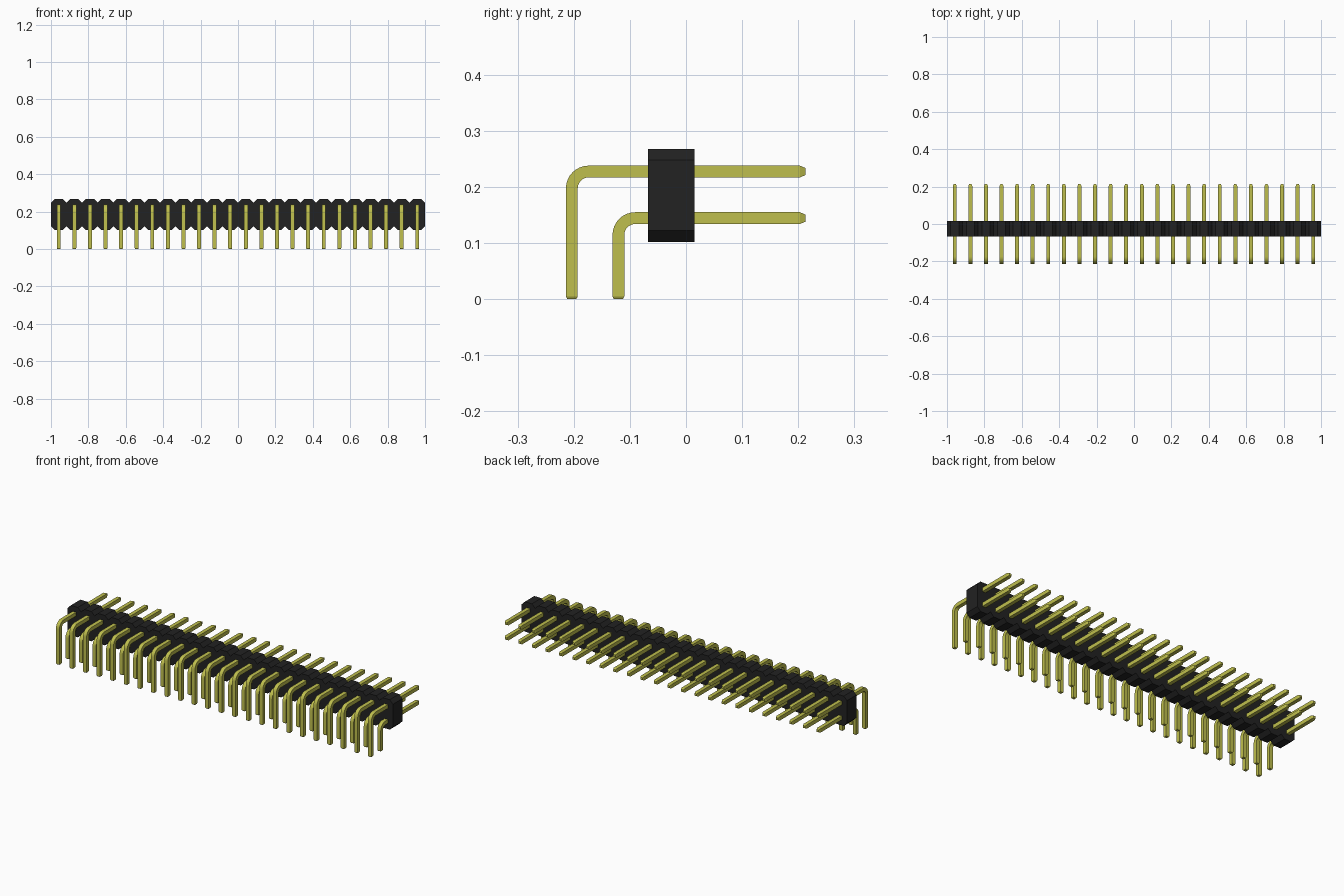
import bpy, bmesh, math
from mathutils import Vector

cube = bpy.data.objects.get("Cube")
if cube:
    bpy.data.objects.remove(cube, do_unlink=True)

COUNT = 24
PITCH = 2 / COUNT
HALF = 0.0105       # half thickness of a pin
BEND = 0.03         # centre-line radius of the pin bend
BACK = 0.213


def material(name, rgb):
    m = bpy.data.materials.new(name)
    m.use_nodes = True
    m.diffuse_color = (*rgb, 1)
    m.node_tree.nodes["Principled BSDF"].inputs["Base Color"].default_value = (*rgb, 1)
    return m


black = material("black plastic", (0.016, 0.016, 0.016))
gold = material("yellow metal", (0.52, 0.52, 0.075))


def make_object(name, bm, mat):
    bmesh.ops.recalc_face_normals(bm, faces=bm.faces)
    mesh = bpy.data.meshes.new(name)
    bm.to_mesh(mesh)
    bm.free()
    mesh.materials.append(mat)
    ob = bpy.data.objects.new(name, mesh)
    bpy.context.collection.objects.link(ob)
    return ob


# Housing: a row of joined octagonal cells, extruded front to back
def housing():
    z0, z1, cut = 0.102, 0.268, 0.02
    front, back = -0.068, 0.015
    bottom, top = [], []
    for i in range(COUNT):
        a, b = -1 + i * PITCH, -1 + (i + 1) * PITCH
        for x, step in ((a, cut), (a + cut, 0), (b - cut, 0)):
            bottom.append((x, z0 + step))
            top.append((x, z1 - step))
    bottom.append((1, z0 + cut))
    top.append((1, z1 - cut))
    bm = bmesh.new()
    grid = [[bm.verts.new((x, y, z)) for x, z in line]
            for line, y in ((bottom, front), (top, front), (top, back), (bottom, back))]
    for r in range(4):
        p, q = grid[r], grid[(r + 1) % 4]
        for k in range(len(p) - 1):
            bm.faces.new((p[k], p[k + 1], q[k + 1], q[k]))
    bm.faces.new([row[0] for row in grid])
    bm.faces.new([row[-1] for row in grid])
    return make_object("housing", bm, black)


# Pin row: square bar swept through a right-angle bend with tapered tips
def pin_row(name, y, z):
    centre = Vector((0, y + BEND, z - BEND))
    path = [((y, 0), 0, 0.75), ((y, 0.005), 0, 1)]
    for i in range(9):
        a = math.pi / 2 * i / 8
        path.append(((centre.y - BEND * math.cos(a), centre.z + BEND * math.sin(a)), a, 1))
    path += [((BACK - 0.01, z), math.pi / 2, 1), ((BACK, z), math.pi / 2, 0.6)]
    bm = bmesh.new()
    rings = []
    for (py, pz), a, s in path:
        side = Vector((0, math.cos(a), -math.sin(a))) * HALF * s
        wide = Vector((HALF * s, 0, 0))
        c = Vector((-1 + PITCH / 2, py, pz))
        rings.append([bm.verts.new(c + u * wide + v * side)
                      for u, v in ((-1, -1), (1, -1), (1, 1), (-1, 1))])
    for p, q in zip(rings, rings[1:]):
        for k in range(4):
            n = (k + 1) % 4
            bm.faces.new((p[k], p[n], q[n], q[k]))
    bm.faces.new(rings[0])
    bm.faces.new(rings[-1])
    ob = make_object(name, bm, gold)
    arr = ob.modifiers.new("repeat", 'ARRAY')
    arr.count = COUNT
    arr.use_relative_offset = False
    arr.use_constant_offset = True
    arr.constant_offset_displace = (PITCH, 0, 0)
    bpy.ops.object.select_all(action='DESELECT')
    ob.select_set(True)
    bpy.context.view_layer.objects.active = ob
    bpy.ops.object.shade_smooth_by_angle(angle=math.radians(20))
    return ob


housing()
pin_row("upper_pins", -0.2035, 0.2275)
pin_row("lower_pins", -0.1205, 0.1445)
